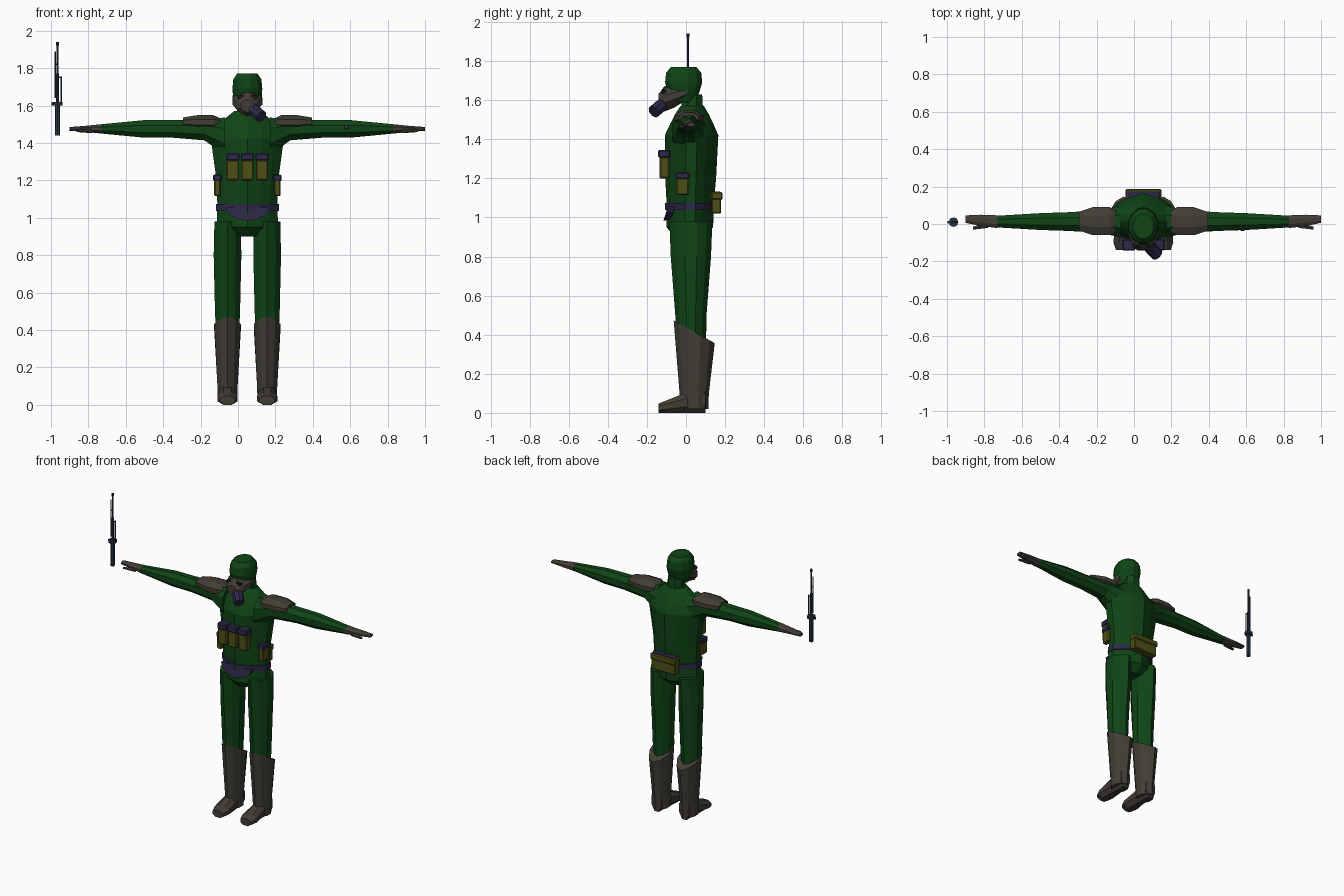
import bpy, bmesh, math
from mathutils import Vector

default_cube = bpy.data.objects.get("Cube")
if default_cube:
    bpy.data.objects.remove(default_cube)

CENTRE_X = .05  # centre line of the figure
SIDES = {"left": 1, "right": -1}


def material(name, red, green, blue):
    mat = bpy.data.materials.new(name)
    mat.use_nodes = True
    mat.diffuse_color = (red, green, blue, 1)
    shader = mat.node_tree.nodes["Principled BSDF"]
    shader.inputs["Base Color"].default_value = mat.diffuse_color
    return mat


GREEN = material("uniform green", .005, .058, .008)
LEATHER = material("grey brown leather", .054, .048, .036)
PURPLE = material("dark purple webbing", .026, .02, .065)
OLIVE = material("olive pouch", .075, .08, .008)
STEEL = material("blue steel", .022, .038, .058)
DARK = material("dark lens", .01, .01, .01)


def finish(name, bm, mat):
    bmesh.ops.recalc_face_normals(bm, faces=bm.faces)
    mesh = bpy.data.meshes.new(name)
    bm.to_mesh(mesh)
    bm.free()
    mesh.materials.append(mat)
    obj = bpy.data.objects.new(name, mesh)
    bpy.context.collection.objects.link(obj)
    return obj


def superellipse(count, power):
    """Points of a rounded square that fills the range -1 to 1."""
    points = []
    for i in range(count):
        angle = math.tau * (i + .5) / count
        c, s = math.cos(angle), math.sin(angle)
        scale = (abs(c) ** (1 / power) + abs(s) ** (1 / power)) ** -power
        points.append((c * scale, s * scale))
    widest = max(u for u, v in points)
    tallest = max(v for u, v in points)
    return [(u / widest, v / tallest) for u, v in points]


def loft(name, mat, axis, rows, centre, count=10, power=.7, side=1, tilt=0):
    """Skin rings of (position, half width, half depth) along an axis."""
    bm = bmesh.new()
    rings = []
    for t, half_u, half_v in rows:
        mid_u, mid_v = centre(t)
        ring = []
        for cu, cv in superellipse(count, power):
            u, v = mid_u + cu * half_u, mid_v + cv * half_v
            x, y, z = {"x": (t, u, v), "y": (u, t, v), "z": (u, v, t)}[axis]
            ring.append(bm.verts.new((CENTRE_X + side * x, y, z)))
        rings.append(ring)
    for low, high in zip(rings, rings[1:]):
        for i in range(count):
            bm.faces.new((low[i - 1], low[i], high[i], high[i - 1]))
    bm.faces.new(rings[0])
    bm.faces.new(rings[-1])
    # Slope the last ring
    for vert in rings[-1]:
        vert.co.z -= tilt * (vert.co.y - mid_v)
    return finish(name, bm, mat)


def pair(name, *args, **options):
    for label, side in SIDES.items():
        loft(label + "_" + name, *args, side=side, **options)


def box(name, mat, centre, size, bevel=.006):
    """Bevelled box, with x measured from the centre line."""
    bm = bmesh.new()
    bmesh.ops.create_cube(bm, size=1)
    bmesh.ops.scale(bm, verts=bm.verts, vec=size)
    bmesh.ops.translate(bm, verts=bm.verts, vec=Vector(centre) + Vector((CENTRE_X, 0, 0)))
    bmesh.ops.bevel(bm, geom=bm.edges[:], offset=bevel, segments=1, affect="EDGES")
    return finish(name, bm, mat)


def tube(name, mat, start, end, radius, sides=8):
    start, end = Vector(start), Vector(end)
    bm = bmesh.new()
    bmesh.ops.create_cone(bm, cap_ends=True, segments=sides, radius1=radius,
                          radius2=radius, depth=(end - start).length)
    bm.transform((end - start).to_track_quat("Z", "Y").to_matrix().to_4x4())
    bmesh.ops.translate(bm, verts=bm.verts, vec=(start + end) / 2)
    return finish(name, bm, mat)


# Torso, neck and hood
def spine(z):
    return 0, .02 * z


loft("torso", GREEN, "z", [
    (.9, .07, .07), (.95, .165, .12), (1.06, .16, .12), (1.2, .165, .13),
    (1.42, .195, .137), (1.48, .175, .11), (1.53, .12, .085), (1.57, .07, .06)],
    spine, count=14)
loft("neck", GREEN, "z", [(1.5, .06, .06), (1.63, .05, .05)], spine, count=8)
loft("hood", GREEN, "z", [
    (1.59, .06, .06), (1.64, .076, .08), (1.69, .08, .095), (1.74, .075, .09),
    (1.77, .055, .065)], lambda z: (0, -.012), count=12, power=.5)

# Gas mask with two lenses and an offset filter
loft("mask", LEATHER, "y", [
    (0, .079, .04), (-.06, .08, .06), (-.11, .06, .065), (-.14, .035, .035)],
    lambda y: (0, 1.64 + .3 * y), power=.6)
pair("lens", DARK, "y", [(y, .02, .014) for y in (-.1, -.122)],
     lambda y: (.034, 1.643), count=6)
tube("mask_inlet", LEATHER, (.06, -.1, 1.6), (.09, -.135, 1.57), .028)
tube("mask_filter", PURPLE, (.085, -.125, 1.575), (.125, -.165, 1.54), .034)

# Sleeves, shoulder pads and gloves
ARM_Z = 1.475
pair("sleeve", GREEN, "x", [
    (.12, .085, .1), (.23, .06, .055), (.4, .05, .047), (.55, .045, .047),
    (.8, .03, .023)], lambda x: (.013, min(ARM_Z, 1.4 + .3 * x)), count=8)
pair("shoulder_pad", LEATHER, "x", [
    (.145, .055, .02), (.18, .075, .037), (.27, .075, .037), (.345, .05, .025)],
    lambda x: (.015, ARM_Z + .036), count=8, power=.6)
pair("glove", LEATHER, "x", [
    (.78, .034, .025), (.87, .03, .016), (.95, .02, .01)],
    lambda x: (.08 * x - .05, ARM_Z), count=8, power=.6)
pair("thumb", LEATHER, "x", [(.83, .015, .013), (.91, .008, .007)],
     lambda x: (.16 - .2 * x, ARM_Z - .01), count=6)
box("sleeve_patch", LEATHER, (.53, -.033, ARM_Z + .01), (.02, .008, .02), bevel=.001)

# Trousers and boots
LEG_X = .106
pair("trouser_leg", GREEN, "z", [
    (.98, .07, .11), (.8, .074, .103), (.5, .067, .08), (.38, .062, .078)],
    lambda z: (LEG_X, .025), power=.65)
pair("boot_shaft", LEATHER, "z", [(.02, .052, .072), (.1, .054, .075), (.415, .071, .105)],
     lambda z: (LEG_X, .042), power=.6, tilt=.55)


def foot_half_height(y):
    return .052 + .2 * y


pair("boot_foot", LEATHER, "y",
     [(y, width, foot_half_height(y))
      for y, width in ((-.14, .04), (-.1, .054), (.1, .038))],
     lambda y: (LEG_X, foot_half_height(y)), count=8, power=.4)

# Belt with a rounded drop plate at the front
BELT_Z = 1.055
loft("belt", PURPLE, "z", [(BELT_Z + dz, .168, .128) for dz in (-.018, .018)],
     spine, count=14)
bm = bmesh.new()
rim = []
for i in range(9):
    angle = math.pi * i / 8
    x = .115 * math.cos(angle)
    rim.append(bm.verts.new((CENTRE_X + x, abs(x) * .2 - .115, BELT_Z - .07 * math.sin(angle))))
plate = bm.faces.new(rim)
solid = bmesh.ops.extrude_face_region(bm, geom=[plate])
inner = [item for item in solid["geom"] if isinstance(item, bmesh.types.BMVert)]
bmesh.ops.translate(bm, vec=(0, .03, 0), verts=inner)
finish("belt_plate", bm, PURPLE)

# Pouches: three on the chest, one on each hip, one behind
for column, label in enumerate(("right", "middle", "left")):
    x = .078 * (column - 1)
    box(label + "_chest_pouch", OLIVE, (x, -.11, 1.255), (.066, .05, .11))
    box(label + "_chest_flap", PURPLE, (x, -.112, 1.325), (.07, .06, .04))
for label, side in SIDES.items():
    x = side * .16
    box(label + "_hip_pouch", OLIVE, (x, -.018, 1.16), (.035, .065, .09))
    box(label + "_hip_flap", PURPLE, (x, -.018, 1.213), (.045, .07, .035))
box("back_pouch", OLIVE, (0, .155, 1.065), (.185, .05, .09))
box("back_pouch_lid", OLIVE, (0, .158, 1.11), (.192, .058, .04))
box("back_pouch_strap", PURPLE, (0, .155, 1.13), (.17, .04, .008), bevel=.001)

# Upright rifle beside the right hand, stacked from the stock to the muzzle
rifle = Vector((-.965, .01, 1.44))
top = rifle.copy()
for part, length, radius in (("stock", .16, .014), ("collar", .02, .026),
                             ("receiver", .15, .009), ("barrel", .15, .005),
                             ("muzzle", .02, .007)):
    bottom, top = top, top + Vector((0, 0, length))
    tube("rifle_" + part, STEEL, bottom, top, radius)

# Side tube and sight rail, each bracketed to the rifle
for part, x, low, high, bracket in (("side_tube", .021, .17, .315, .31),
                                    ("sight_rail", -.013, .2, .45, .38)):
    tube("rifle_" + part, STEEL, rifle + Vector((x, 0, low)),
         rifle + Vector((x, 0, high)), .0045, sides=6)
    tube("rifle_" + part + "_bracket", STEEL, rifle + Vector((0, 0, bracket)),
         rifle + Vector((x, 0, bracket)), .004, sides=6)
tube("rifle_bolt", STEEL, rifle + Vector((0, 0, .168)),
     rifle + Vector((-.033, 0, .168)), .008, sides=6)
